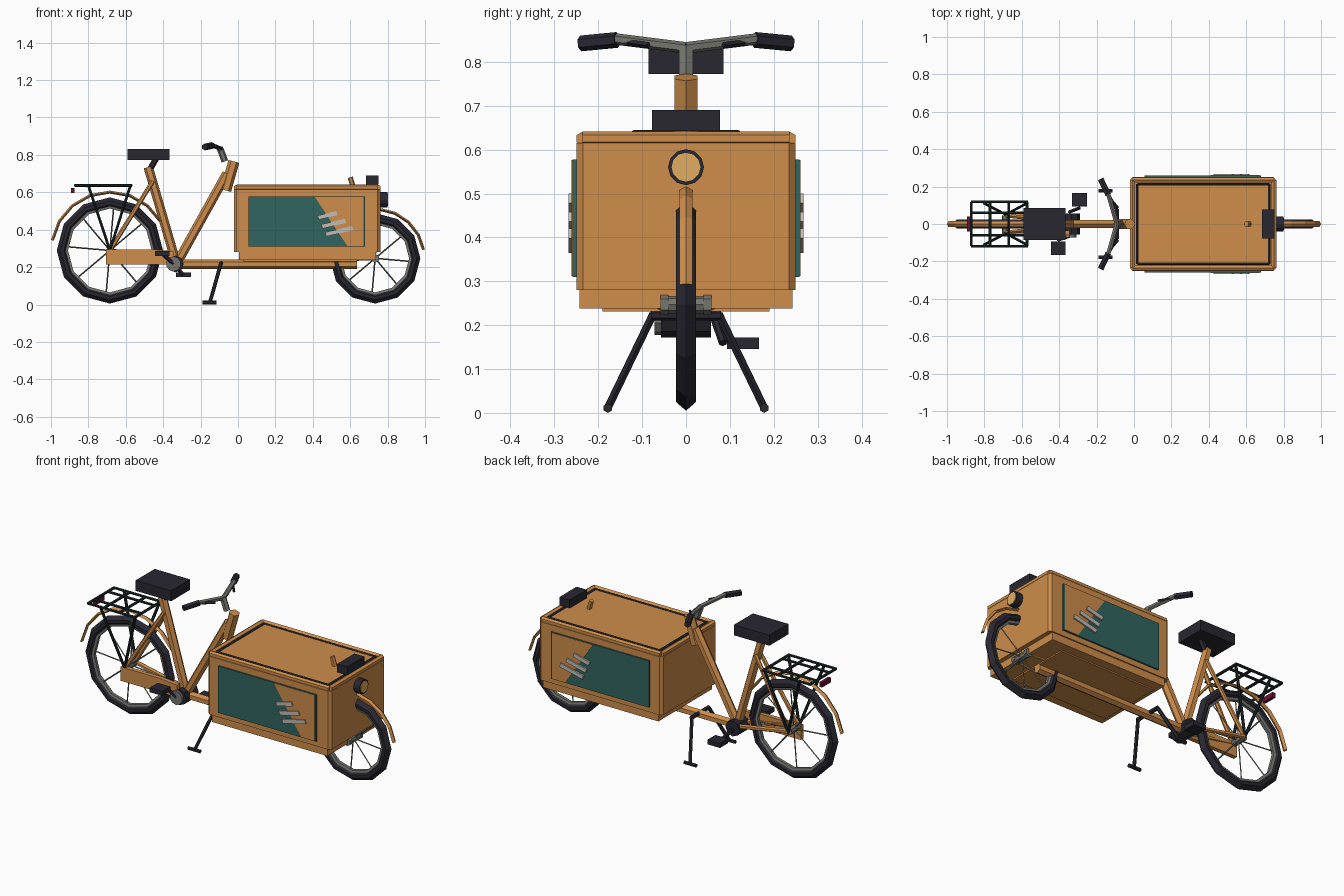
import bpy, bmesh, math
from mathutils import Vector, Matrix

if "Cube" in bpy.data.objects:
    bpy.data.objects.remove(bpy.data.objects["Cube"])


def material(name, rgb):
    m = bpy.data.materials.new(name)
    m.diffuse_color = (*rgb, 1)
    m.use_nodes = True
    m.node_tree.nodes["Principled BSDF"].inputs["Base Color"].default_value = m.diffuse_color
    return m


ORANGE = material("orange", (0.62, 0.27, 0.07))
BLACK = material("black", (0.022, 0.02, 0.03))
DARK = material("dark_green", (0.01, 0.02, 0.02))
TEAL = material("teal", (0.03, 0.13, 0.115))
GREY = material("grey", (0.18, 0.18, 0.16))
PALE = material("pale", (0.55, 0.5, 0.46))
LAMP = material("lamp", (0.75, 0.42, 0.12))
RED = material("red", (0.15, 0.005, 0.03))


def finish(name, bm, mat):
    bmesh.ops.recalc_face_normals(bm, faces=bm.faces[:])
    me = bpy.data.meshes.new(name)
    bm.to_mesh(me)
    bm.free()
    me.materials.append(mat)
    ob = bpy.data.objects.new(name, me)
    bpy.context.collection.objects.link(ob)
    return ob


def box(name, lo, hi, mat, tilt=0):
    lo, hi = Vector(lo), Vector(hi)
    bm = bmesh.new()
    bmesh.ops.create_cube(bm, size=1)
    bmesh.ops.scale(bm, vec=hi - lo, verts=bm.verts)
    bmesh.ops.rotate(bm, matrix=Matrix.Rotation(tilt, 3, 'Y'), verts=bm.verts)
    bmesh.ops.translate(bm, vec=(lo + hi) / 2, verts=bm.verts)
    return finish(name, bm, mat)


def tube(name, a, b, r, mat, n=6, r2=None):
    a, b = Vector(a), Vector(b)
    d = b - a
    bm = bmesh.new()
    bmesh.ops.create_cone(bm, cap_ends=True, segments=n, radius1=r,
                          radius2=r if r2 is None else r2, depth=d.length)
    rot = d.to_track_quat('Z', 'Y').to_matrix().to_4x4()
    bmesh.ops.transform(bm, matrix=Matrix.Translation((a + b) / 2) @ rot, verts=bm.verts)
    return finish(name, bm, mat)


def plate(name, pts, y0, y1, mat):
    """Polygon in x/z, extruded along y."""
    bm = bmesh.new()
    f = bm.faces.new([bm.verts.new((x, y0, z)) for x, z in pts])
    g = bmesh.ops.extrude_face_region(bm, geom=[f])['geom']
    bmesh.ops.translate(bm, vec=(0, y1 - y0, 0),
                        verts=[v for v in g if isinstance(v, bmesh.types.BMVert)])
    return finish(name, bm, mat)


def sweep(name, cx, cz, profile, a0, a1, n, mat):
    """Closed (radius, y) profile turned about a y axis, in degrees."""
    full = abs(a1 - a0) == 360
    bm = bmesh.new()
    rings = []
    for i in range(n if full else n + 1):
        t = math.radians(a0 + (a1 - a0) * i / n)
        rings.append([bm.verts.new((cx + r * math.cos(t), y, cz + r * math.sin(t)))
                      for r, y in profile])
    k = len(profile)
    for i in range(n):
        p, q = rings[i], rings[(i + 1) % len(rings)]
        for j in range(k):
            bm.faces.new((p[j], p[(j + 1) % k], q[(j + 1) % k], q[j]))
    if not full:
        bm.faces.new(rings[0])
        bm.faces.new(rings[-1])
    return finish(name, bm, mat)


# Wheels: tyre, rim, hub, spokes, mudguard
def wheel(label, cx, cz, R, hub_w, guard_r, a0, a1, n):
    sweep(label + "_tyre", cx, cz, [(R, 0), (R - .02, .023), (R - .038, .023), (R - .048, .012),
          (R - .048, -.012), (R - .038, -.023), (R - .02, -.023)], 0, 360, 12, BLACK)
    sweep(label + "_rim", cx, cz, [(R - .045, .013), (R - .06, .009), (R - .06, -.009),
          (R - .045, -.013)], 0, 360, 12, GREY)
    tube(label + "_hub", (cx, -hub_w, cz), (cx, hub_w, cz), .02, GREY, 8)
    for i in range(8):
        t = math.radians(45 * i - 5)
        tube(label + "_spoke", (cx, 0, cz), (cx + (R - .055) * math.cos(t), 0,
             cz + (R - .055) * math.sin(t)), .004, GREY, 4)
    sweep(label + "_mudguard", cx, cz, [(guard_r + .008, 0), (guard_r, .015), (guard_r - .008, 0),
          (guard_r, -.015)], a0, a1, n, ORANGE)


RX, RZ, FX, FZ = -.685, .289, .733, .247
wheel("rear", RX, RZ, .284, .045, .312, 170, 30, 7)
wheel("front", FX, FZ, .242, .05, .263, 10, 85, 4)

# Cargo box
cargo = box("cargo_box", (-.022, -.25, .28), (.762, .25, .615), ORANGE)
bm = bmesh.new()
bm.from_mesh(cargo.data)
bmesh.ops.bevel(bm, geom=[e for e in bm.edges if abs(e.verts[0].co.z - e.verts[1].co.z) > .1],
                offset=.015, segments=1, affect='EDGES')
bm.to_mesh(cargo.data)
bm.free()
box("box_skirt", (.005, -.243, .238), (.738, .243, .285), ORANGE)
box("box_lid", (.02, -.215, .6), (.73, .215, .632), ORANGE)


def frame(name, x0, x1, y, z, r, mat):
    c = [(x0, -y, z), (x1, -y, z), (x1, y, z), (x0, y, z)]
    for i in range(4):
        tube(name, c[i], c[(i + 1) % 4], r, mat)


frame("box_rim", -.008, .748, .236, .625, .016, ORANGE)
frame("lid_seal", .018, .724, .213, .63, .008, BLACK)
box("floor_plate", (.03, -.19, .231), (.635, .19, .24), ORANGE)
tube("lid_latch", (.615, 0, .63), (.6, 0, .68), .014, ORANGE)
box("front_pouch", (.685, -.078, .643), (.75, .078, .69), BLACK)
tube("headlamp", (.75, 0, .56), (.8, 0, .56), .041, BLACK, 12)
tube("headlamp_lens", (.78, 0, .56), (.803, 0, .56), .033, LAMP, 12)

# Side panels with slanted colour field and three stripes
for s in (-1, 1):
    box("side_panel", (.055, min(s * .245, s * .259), .31), (.678, max(s * .245, s * .259), .578), TEAL)
    plate("panel_field", [(.41, .576), (.67, .576), (.67, .312), (.585, .312)], s * .25, s * .261, ORANGE)
    for x0, z0, x1, z1 in ((.425, .475, .525, .5), (.445, .428, .57, .458), (.465, .386, .61, .42)):
        plate("panel_stripe", [(x0, z0), (x1, z1), (x1 + .008, z1 - .022), (x0 + .008, z0 - .022)],
              s * .255, s * .268, PALE)

# Frame tubes
BX, BZ = -.345, .217
tube("main_beam", (-.34, 0, .215), (.635, 0, .215), .025, ORANGE)
tube("down_tube", (-.33, 0, .215), (-.06, 0, .7), .025, ORANGE)
tube("seat_tube", (-.33, 0, .22), (-.48, 0, .735), .025, ORANGE)
tube("head_tube", (-.066, 0, .61), (-.022, 0, .765), .03, ORANGE)
for s in (-1, 1):
    tube("seat_stay", (RX, s * .045, RZ), (-.455, s * .02, .66), .012, ORANGE)
    tube("chain_stay", (RX, s * .045, RZ), (-.34, s * .035, .225), .013, ORANGE)
    tube("front_dropout", (.56, s * .065, .245), (FX, s * .05, FZ), .012, ORANGE)
    tube("front_axle_nut", (FX, s * .04, FZ), (FX, s * .058, FZ), .024, GREY)

# Drivetrain
tube("motor", (BX + .01, -.057, BZ), (BX + .01, .057, BZ), .045, BLACK, 8)
tube("chainring", (BX, -.072, BZ), (BX, -.055, BZ), .04, GREY, 10)
plate("chain_guard", [(-.705, .295), (-.46, .295), (-.345, .285), (-.345, .215), (-.705, .215)],
      -.06, -.035, ORANGE)
for s, px, pz in ((1, -.292, .159), (-1, -.405, .272)):
    tube("crank", (BX, s * .065, BZ), (px, s * .085, pz), .01, BLACK)
    box("pedal", (px - .04, min(s * .093, s * .166), pz - .013),
        (px + .04, max(s * .093, s * .166), pz + .013), BLACK)

# Saddle
tube("seat_post", (-.475, 0, .715), (-.435, 0, .785), .016, BLACK)
box("seat", (-.59, -.086, .772), (-.365, .086, .832), BLACK)

# Handlebar
tube("stem", (-.07, 0, .765), (-.095, 0, .832), .018, GREY)
for s in (-1, 1):
    tube("handlebar", (-.092, 0, .832), (-.138, s * .16, .852), .013, GREY)
    tube("grip", (-.138, s * .157, .85), (-.178, s * .24, .842), .018, BLACK)
    tube("brake_lever", (-.135, s * .145, .845), (-.085, s * .085, .838), .007, BLACK, 4)

# Rear rack with lamp
for y in (-.118, -.06, .06, .118):
    tube("rack_rail", (-.872, y, .637), (-.568, y, .637), .008, DARK)
for x in (-.87, -.77, -.67, -.572):
    tube("rack_bar", (x, -.118, .637), (x, .118, .637), .008, DARK)
for s in (-1, 1):
    for x in (-.8, -.575):
        tube("rack_leg", (x, s * .11, .637), (RX, s * .05, RZ), .008, DARK)
box("tail_lamp", (-.893, -.04, .595), (-.875, .04, .622), RED)

# Two-legged stand
tube("stand_axle", (-.09, -.08, .222), (-.09, .08, .222), .012, BLACK)
for s in (-1, 1):
    tube("stand_leg", (-.09, s * .075, .225), (-.15, s * .178, .012), .01, BLACK)
    tube("stand_foot", (-.19, s * .178, .011), (-.115, s * .178, .011), .011, BLACK)
